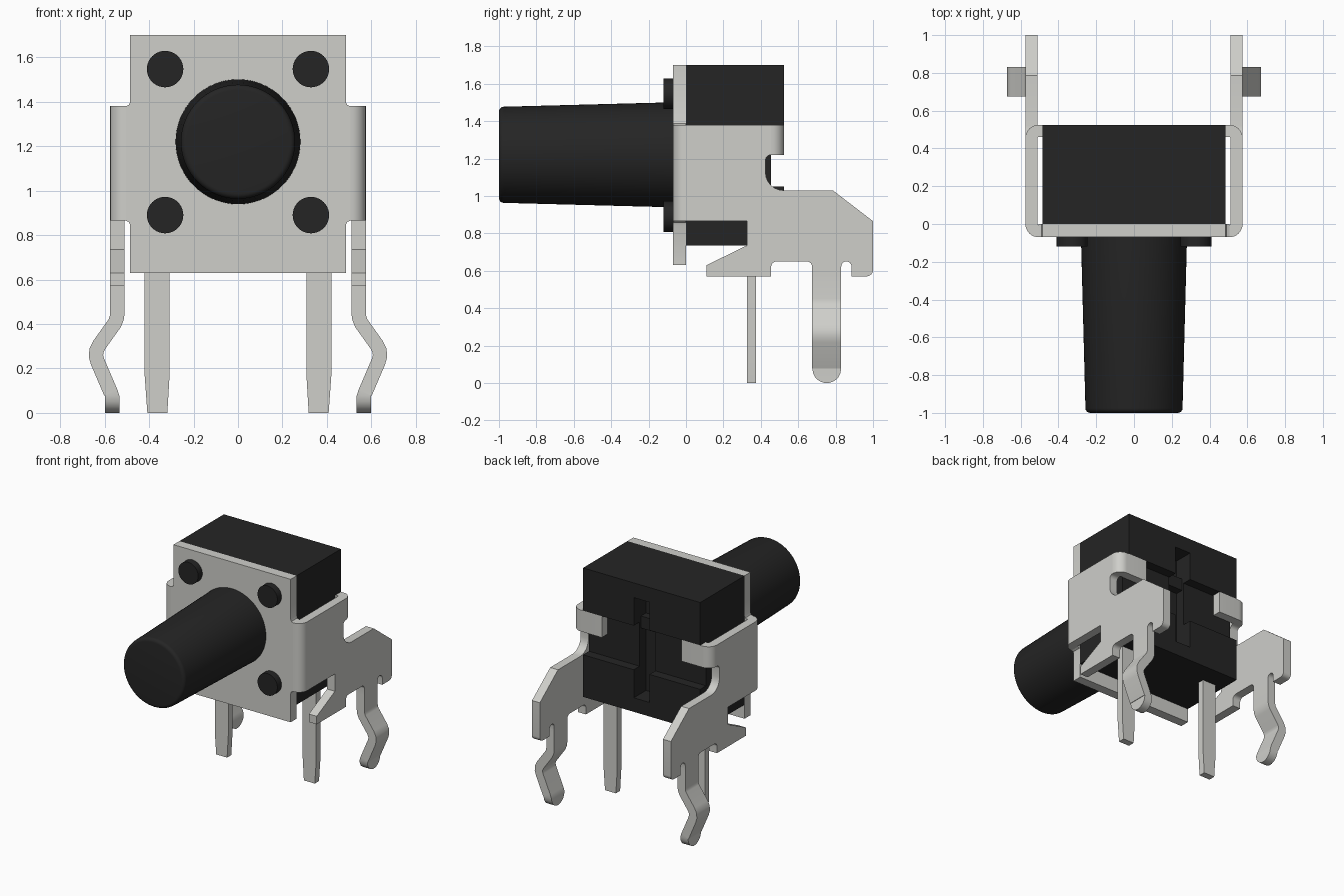
import bpy, bmesh, math
from mathutils import Vector

if "Cube" in bpy.data.objects:
    bpy.data.objects.remove(bpy.data.objects["Cube"])


def material(name, v):
    m = bpy.data.materials.new(name)
    m.diffuse_color = (*v, 1)
    m.use_nodes = True
    m.node_tree.nodes["Principled BSDF"].inputs["Base Color"].default_value = m.diffuse_color
    return m


METAL = material("light grey metal", (0.62, 0.62, 0.59))
BLACK = material("black plastic", (0.018, 0.018, 0.018))


def finish(name, bm, mat, smooth=True):
    bmesh.ops.recalc_face_normals(bm, faces=bm.faces)
    me = bpy.data.meshes.new(name)
    bm.to_mesh(me)
    bm.free()
    me.materials.append(mat)
    ob = bpy.data.objects.new(name, me)
    bpy.context.collection.objects.link(ob)
    bpy.ops.object.select_all(action='DESELECT')
    bpy.context.view_layer.objects.active = ob
    ob.select_set(True)
    if smooth:
        bpy.ops.object.shade_smooth_by_angle(angle=math.radians(30))
    return ob


def prism(name, pts, axis, a, b, mat):
    """Outline extruded from a to b along x (outline y,z) or y (outline x,z)."""
    bm = bmesh.new()
    place = (lambda p: (a, p[0], p[1])) if axis == 'x' else (lambda p: (p[0], a, p[1]))
    f = bm.faces.new([bm.verts.new(place(p)) for p in pts])
    g = bmesh.ops.extrude_face_region(bm, geom=[f])
    d = Vector((b - a, 0, 0)) if axis == 'x' else Vector((0, b - a, 0))
    bmesh.ops.translate(bm, vec=d, verts=[v for v in g['geom'] if isinstance(v, bmesh.types.BMVert)])
    return finish(name, bm, mat)


def box(name, x0, x1, y0, y1, z0, z1, mat):
    return prism(name, [(x0, z0), (x1, z0), (x1, z1), (x0, z1)], 'y', y0, y1, mat)


def loft(name, rings, mat):
    bm = bmesh.new()
    rows = [[bm.verts.new(p) for p in r] for r in rings]
    n = len(rows[0])
    for r, s in zip(rows, rows[1:]):
        for i in range(n):
            bm.faces.new((r[i], r[(i + 1) % n], s[(i + 1) % n], s[i]))
    bm.faces.new(rows[0])
    bm.faces.new(rows[-1])
    return finish(name, bm, mat)


def lathe(name, cx, cz, profile, mat, n=64):
    """Round part along y from (radius, y) pairs."""
    ang = [2 * math.pi * i / n for i in range(n)]
    return loft(name, [[(cx + r * math.cos(t), y, cz + r * math.sin(t)) for t in ang]
                       for r, y in profile], mat)


def arc(cx, cy, r, a0, a1, n=6):
    return [(cx + r * math.cos(math.radians(a0 + (a1 - a0) * i / n)),
             cy + r * math.sin(math.radians(a0 + (a1 - a0) * i / n))) for i in range(n + 1)]


# housing: stepped side outline with a recess across the back
body = prism("housing", [(0, 0.735), (0.525, 0.735), (0.525, 1.05), (0.455, 1.05),
                         (0.455, 1.38), (0.525, 1.38), (0.525, 1.70), (0, 1.70)],
             'x', -0.485, 0.485, BLACK)
# vertical slot in the back of the housing
cutter = box("slot_cutter", -0.065, 0.065, 0.38, 0.6, 0.84, 1.59, BLACK)
cutter.hide_render = True
mod = body.modifiers.new("slot", 'BOOLEAN')
mod.operation = 'DIFFERENCE'
mod.solver = 'EXACT'
mod.object = cutter
bpy.context.view_layer.objects.active = body
bpy.ops.object.modifier_apply(modifier=mod.name)
bpy.data.objects.remove(cutter)
box("slot_bar", -0.065, 0.065, 0.37, 0.44, 1.33, 1.42, BLACK)

# button with a softly rounded end
tip = [(0.232 + 0.025 * math.sin(t), -0.975 - 0.025 * math.cos(t))
       for t in [math.pi / 2 * i / 5 for i in range(6)]]
lathe("button", 0, 1.22, tip + [(0.281, -0.06)], BLACK)

# four rivet heads on the front
for x in (-0.328, 0.328):
    for z in (0.89, 1.547):
        lathe("rivet_head", x, z, [(0.082, -0.12), (0.082, -0.05)], BLACK, 40)

# front cover plate, with wings that lead into the side bends
half = [(0.485, 0.63), (0.485, 0.845), (0.491, 0.859), (0.505, 0.865),
        (0.505, 1.38), (0.491, 1.386), (0.485, 1.40), (0.485, 1.70)]
prism("cover_plate", half + [(-x, z) for x, z in reversed(half)], 'y', -0.07, 0, METAL)

# side bracket outline (y, z)
bracket = ([(0, 0.865), (0.325, 0.865), (0.325, 0.735), (0.11, 0.63), (0.11, 0.57), (0.455, 0.57)]
           + arc(0.485, 0.62, 0.03, 180, 90)
           + arc(0.645, 0.62, 0.03, 90, 0)
           + [(0.675, 0.57), (0.83, 0.57)]
           + arc(0.8575, 0.6225, 0.0275, 180, 0, 8)
           + [(0.885, 0.57)]
           + arc(0.965, 0.605, 0.035, -90, 0)
           + [(1.0, 0.865), (0.785, 1.03)]
           + arc(0.52, 1.125, 0.095, 270, 180)
           + arc(0.455, 1.19, 0.03, 180, 90)
           + [(0.455, 1.38), (0, 1.38)])

# bent leg centreline (x, z)
leg_path = ([(0.5425, 0.60), (0.5425, 0.45), (0.546, 0.425), (0.555, 0.403), (0.625, 0.305),
             (0.637, 0.28), (0.639, 0.255), (0.632, 0.23), (0.572, 0.09)]
            + [(0.566, 0.0775), (0.565, 0.05), (0.565, 0.03), (0.565, 0.015),
               (0.565, 0.006), (0.565, 0.0)])


def leg_rings(s):
    rings = []
    for i, (x, z) in enumerate(leg_path):
        p = Vector(leg_path[max(i - 1, 0)])
        q = Vector(leg_path[min(i + 1, len(leg_path) - 1)])
        d = (q - p).normalized()
        nx, nz = (-d.y * 0.0325, d.x * 0.0325)
        if z < 0.08:
            nz = 0
        # rounded toe
        w = 0.0775 if z >= 0.0775 else max(0.012, math.sqrt(0.0775**2 - (0.0775 - z)**2))
        rings.append([(s * (x + nx), 0.7525 - w, z + nz), (s * (x + nx), 0.7525 + w, z + nz),
                      (s * (x - nx), 0.7525 + w, z - nz), (s * (x - nx), 0.7525 - w, z - nz)])
    return rings


def bend(name, s, outer, inner, z0, z1):
    """Folded strip between an outer and inner curve in plan."""
    loft(name, [[(s * o[0], o[1], z0), (s * o[0], o[1], z1), (s * i[0], i[1], z1), (s * i[0], i[1], z0)]
                for o, i in zip(outer, inner)], METAL)


for s, side in ((-1, "left"), (1, "right")):
    prism(side + "_bracket", bracket, 'x', s * 0.51, s * 0.575, METAL)
    loft(side + "_bent_leg", leg_rings(s), METAL)
    # front fold from cover plate to bracket
    bend(side + "_front_fold", s, arc(0.505, 0, 0.07, -90, 0, 8),
         arc(0.505, 0, 0.005, -90, 0, 8), 0.865, 1.38)
    # rear clip folded over the back of the housing
    bend(side + "_rear_clip", s, arc(0.505, 0.455, 0.07, 0, 90, 8) + [(0.33, 0.525)],
         arc(0.505, 0.455, 0.005, 0, 90, 8) + [(0.33, 0.46)], 1.22, 1.38)
    # straight front pin
    prism(side + "_pin", [(s * x, z) for x, z in
                          [(0.318, 0), (0.408, 0), (0.42, 0.17), (0.42, 0.75), (0.308, 0.75), (0.308, 0.17)]],
          'y', 0.325, 0.375, METAL)
